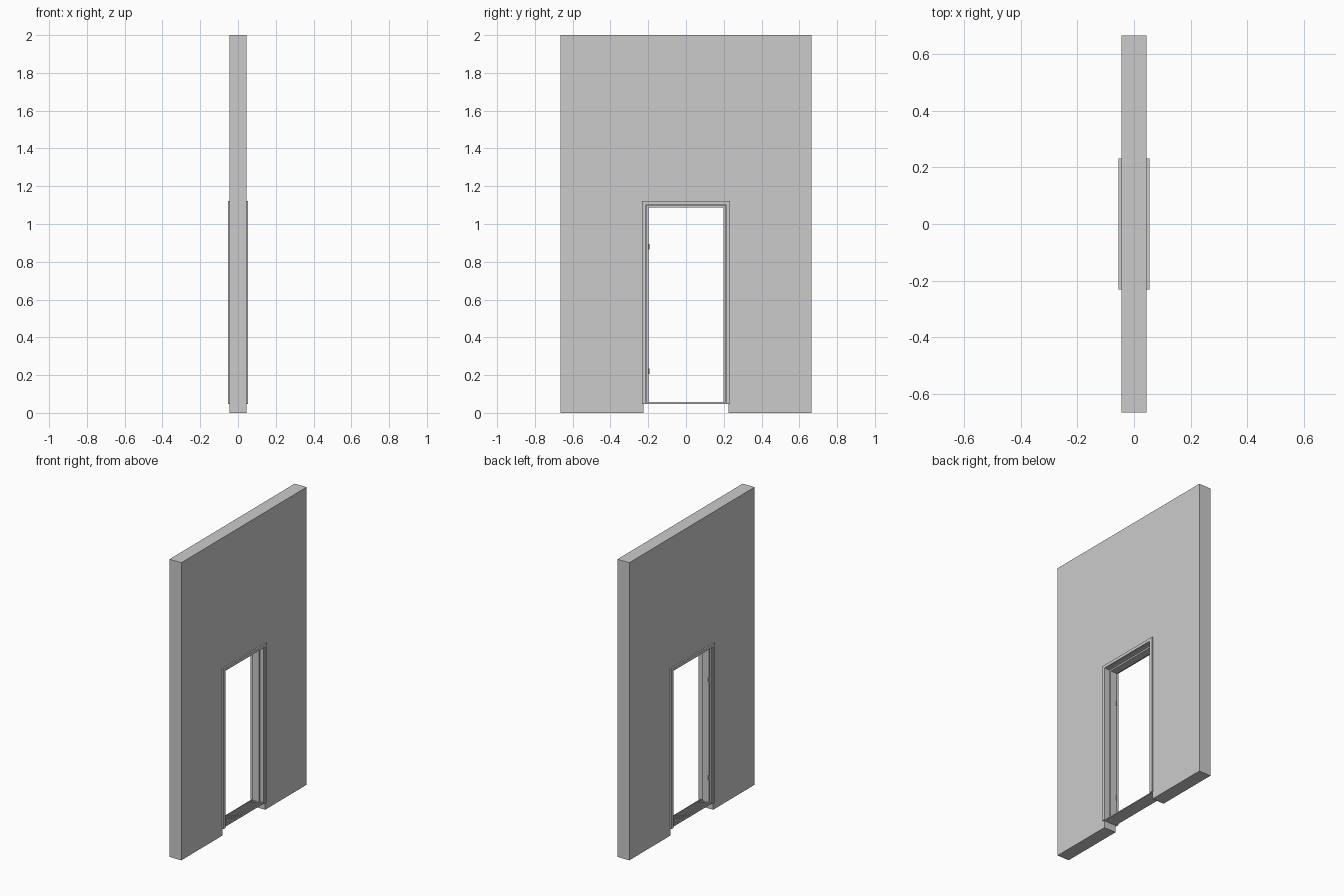
import bpy, bmesh

if "Cube" in bpy.data.objects:
    bpy.data.objects.remove(bpy.data.objects["Cube"])


def extrude(name, pts, direction):
    """Extrude a closed planar outline into a solid."""
    bm = bmesh.new()
    face = bm.faces.new([bm.verts.new(p) for p in pts])
    ext = bmesh.ops.extrude_face_region(bm, geom=[face])
    verts = [v for v in ext["geom"] if isinstance(v, bmesh.types.BMVert)]
    bmesh.ops.translate(bm, verts=verts, vec=direction)
    bmesh.ops.recalc_face_normals(bm, faces=bm.faces)
    mesh = bpy.data.meshes.new(name)
    bm.to_mesh(mesh)
    bm.free()
    ob = bpy.data.objects.new(name, mesh)
    bpy.context.collection.objects.link(ob)
    return ob


def arch(name, outer, inner, x0, x1, z0):
    """Door-shaped surround; outer and inner are (half width, top height)."""
    (ow, oz), (iw, iz) = outer, inner
    pts = [(-ow, z0), (-ow, oz), (ow, oz), (ow, z0),
           (iw, z0), (iw, iz), (-iw, iz), (-iw, z0)]
    return extrude(name, [(x0, y, z) for y, z in pts], (x1 - x0, 0, 0))


WALL_X, TRIM_X = 0.044, 0.054
SILL = 0.047

# wall with the doorway cut out
arch("wall", (0.665, 2.0), (0.225, 1.113), -WALL_X, WALL_X, 0)

# jamb lining and the raised door stop inside it
arch("jamb", (0.225, 1.113), (0.208, 1.098), -WALL_X, WALL_X, SILL)
arch("door_stop", (0.208, 1.098), (0.198, 1.088), -0.033, 0.017, SILL)

# casing trim on both faces of the wall
for side, s in (("front", 1), ("back", -1)):
    arch("casing_" + side, (0.232, 1.122), (0.212, 1.102),
         s * WALL_X, s * TRIM_X, SILL)

# threshold with ridges running across the doorway
RIDGES = 8
top, groove = 0.057, 0.053
profile = [(-WALL_X, SILL), (-WALL_X, groove)]
pitch = 0.08 / RIDGES
for i in range(RIDGES):
    x = -0.04 + i * pitch
    profile += [(x + 0.002, groove), (x + 0.003, top),
                (x + 0.007, top), (x + 0.008, groove)]
profile += [(WALL_X, groove), (WALL_X, SILL)]
extrude("threshold", [(x, -0.225, z) for x, z in profile], (0, 0.45, 0))

# hinge knuckles on one side of the stop
for label, z in (("lower", 0.22), ("upper", 0.88)):
    bpy.ops.mesh.primitive_cylinder_add(vertices=12, radius=0.004, depth=0.03,
                                        location=(-0.027, -0.198, z))
    bpy.context.object.name = "hinge_" + label
    bpy.ops.object.shade_smooth_by_angle()
